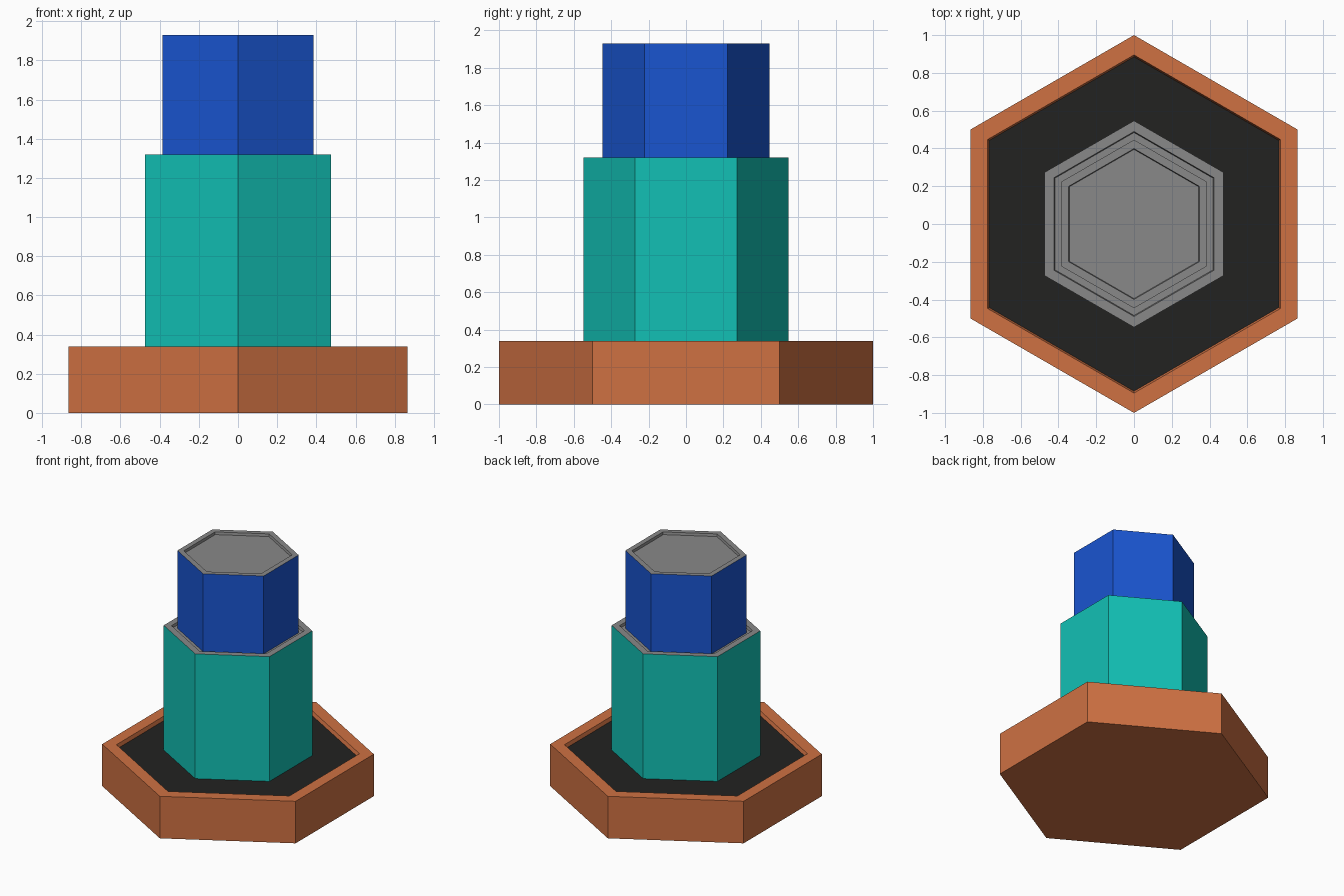
import bpy, bmesh, math

if "Cube" in bpy.data.objects:
    bpy.data.objects.remove(bpy.data.objects["Cube"])


def material(name, rgb):
    m = bpy.data.materials.new(name)
    m.diffuse_color = (*rgb, 1)
    m.use_nodes = True
    m.node_tree.nodes["Principled BSDF"].inputs["Base Color"].default_value = m.diffuse_color
    return m


ORANGE = material("orange", (0.62, 0.165, 0.055))
TEAL = material("teal", (0.006, 0.53, 0.46))
BLUE = material("blue", (0.01, 0.09, 0.63))
BLACK = material("black", (0.016, 0.016, 0.015))
GREY = material("grey", (0.25, 0.25, 0.25))


def hex_tier(name, z0, z1, radius, depth, side, rim, floor):
    """Hexagonal block with a rim around a shallow sunken top."""
    # rings: bottom, outer top, inner rim, sunken floor
    profile = [(radius, z0), (radius, z1), (radius * 0.895, z1),
               (radius * 0.885, z1 - depth)]
    ring_slots = [0, 1, 1]
    bm = bmesh.new()
    rings = []
    for r, z in profile:
        rings.append([bm.verts.new((r * math.sin(i * math.pi / 3),
                                    -r * math.cos(i * math.pi / 3), z))
                      for i in range(6)])
    for slot, low, high in zip(ring_slots, rings, rings[1:]):
        for i in range(6):
            j = (i + 1) % 6
            bm.faces.new((low[i], low[j], high[j], high[i])).material_index = slot
    bm.faces.new(rings[0][::-1]).material_index = 0
    bm.faces.new(rings[-1]).material_index = 2
    mesh = bpy.data.meshes.new(name)
    bm.to_mesh(mesh)
    bm.free()
    for m in (side, rim, floor):
        mesh.materials.append(m)
    bpy.context.collection.objects.link(bpy.data.objects.new(name, mesh))


# Each upper tier stands on the sunken floor of the one below
hex_tier("base_tier", 0.0, 0.34, 1.0, 0.03, ORANGE, ORANGE, BLACK)
hex_tier("middle_tier", 0.31, 1.32, 0.547, 0.02, TEAL, GREY, GREY)
hex_tier("top_tier", 1.30, 1.93, 0.446, 0.02, BLUE, GREY, GREY)
